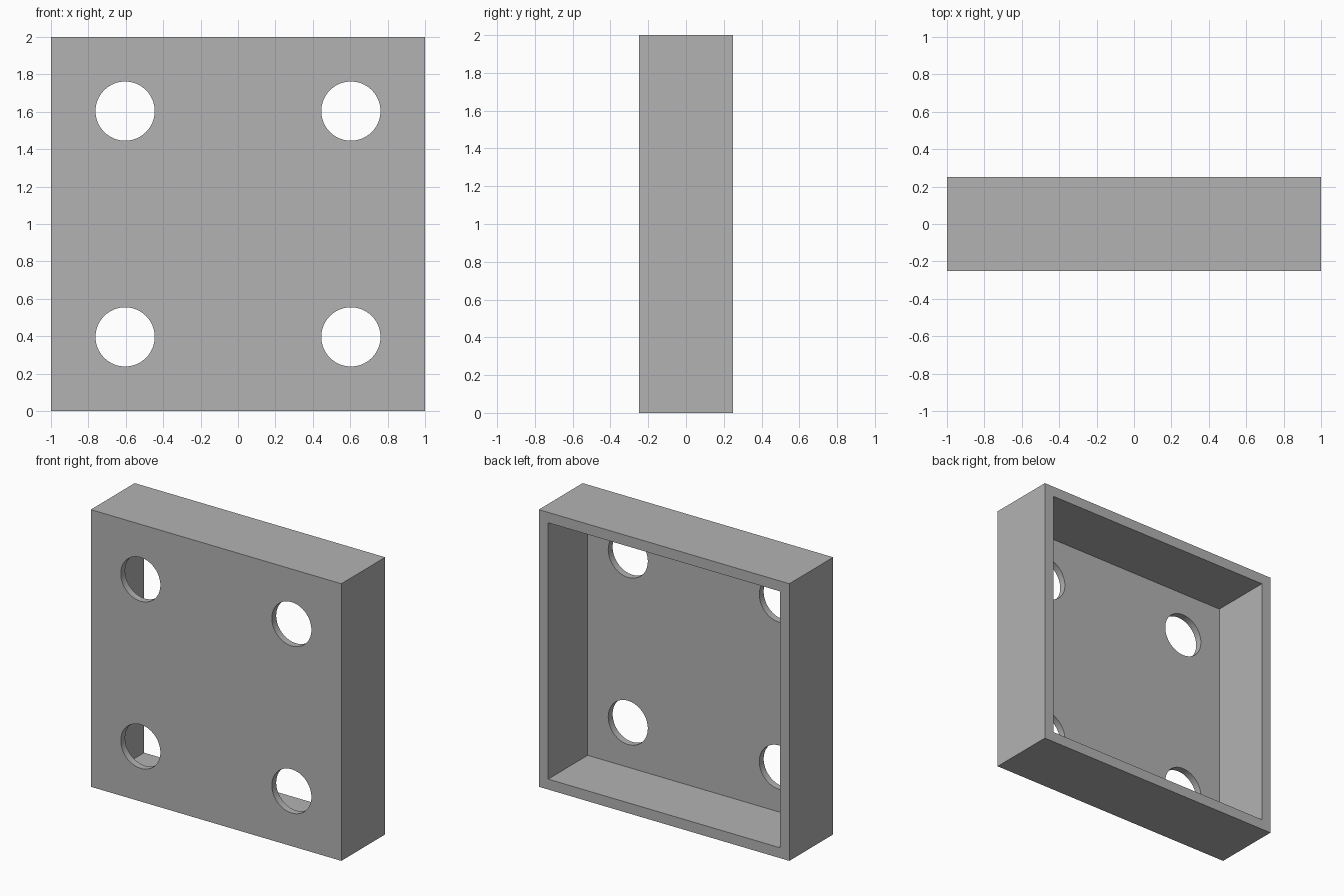
import bpy
import math

SIZE, DEPTH = 2.0, 0.5      # outer square and depth
WALL, PLATE = 0.075, 0.05   # side wall and front plate thickness
HOLE_R, HOLE_POS = 0.158, 0.603

if "Cube" in bpy.data.objects:
    bpy.data.objects.remove(bpy.data.objects["Cube"], do_unlink=True)

# Single grey material
grey = bpy.data.materials.new("plain_grey")
grey.use_nodes = True
colour = (0.45, 0.45, 0.45, 1)
grey.diffuse_color = colour
grey.node_tree.nodes["Principled BSDF"].inputs["Base Color"].default_value = colour


def box(name, size, location):
    bpy.ops.mesh.primitive_cube_add(size=1, location=location)
    obj = bpy.context.object
    obj.name = name
    obj.scale = size
    bpy.ops.object.transform_apply(location=False, rotation=False, scale=True)
    obj.data.materials.append(grey)
    return obj


def cut(target, cutter):
    """Subtract the cutter from the target, then discard the cutter."""
    cutter.hide_render = True
    mod = target.modifiers.new("cut", 'BOOLEAN')
    mod.operation = 'DIFFERENCE'
    mod.solver = 'EXACT'
    mod.object = cutter
    bpy.context.view_layer.objects.active = target
    bpy.ops.object.modifier_apply(modifier=mod.name)
    bpy.data.objects.remove(cutter, do_unlink=True)


# Solid block, hollowed out from the back
mid = SIZE / 2
panel = box("open_back_panel", (SIZE, DEPTH, SIZE), (0, 0, mid))
inner = SIZE - 2 * WALL
cut(panel, box("cavity_cutter", (inner, DEPTH, inner), (0, PLATE, mid)))

# Four round holes through the front plate
for sx in (-1, 1):
    for sz in (-1, 1):
        bpy.ops.mesh.primitive_cylinder_add(
            vertices=64, radius=HOLE_R, depth=4 * PLATE,
            location=(sx * HOLE_POS, -DEPTH / 2 + PLATE / 2, mid + sz * HOLE_POS),
            rotation=(math.pi / 2, 0, 0))
        hole = bpy.context.object
        hole.name = "hole_cutter"
        hole.data.materials.append(grey)
        cut(panel, hole)

# Smooth hole walls, sharp box edges
bpy.ops.object.select_all(action='DESELECT')
panel.select_set(True)
bpy.context.view_layer.objects.active = panel
bpy.ops.object.shade_smooth_by_angle(angle=math.radians(30))
